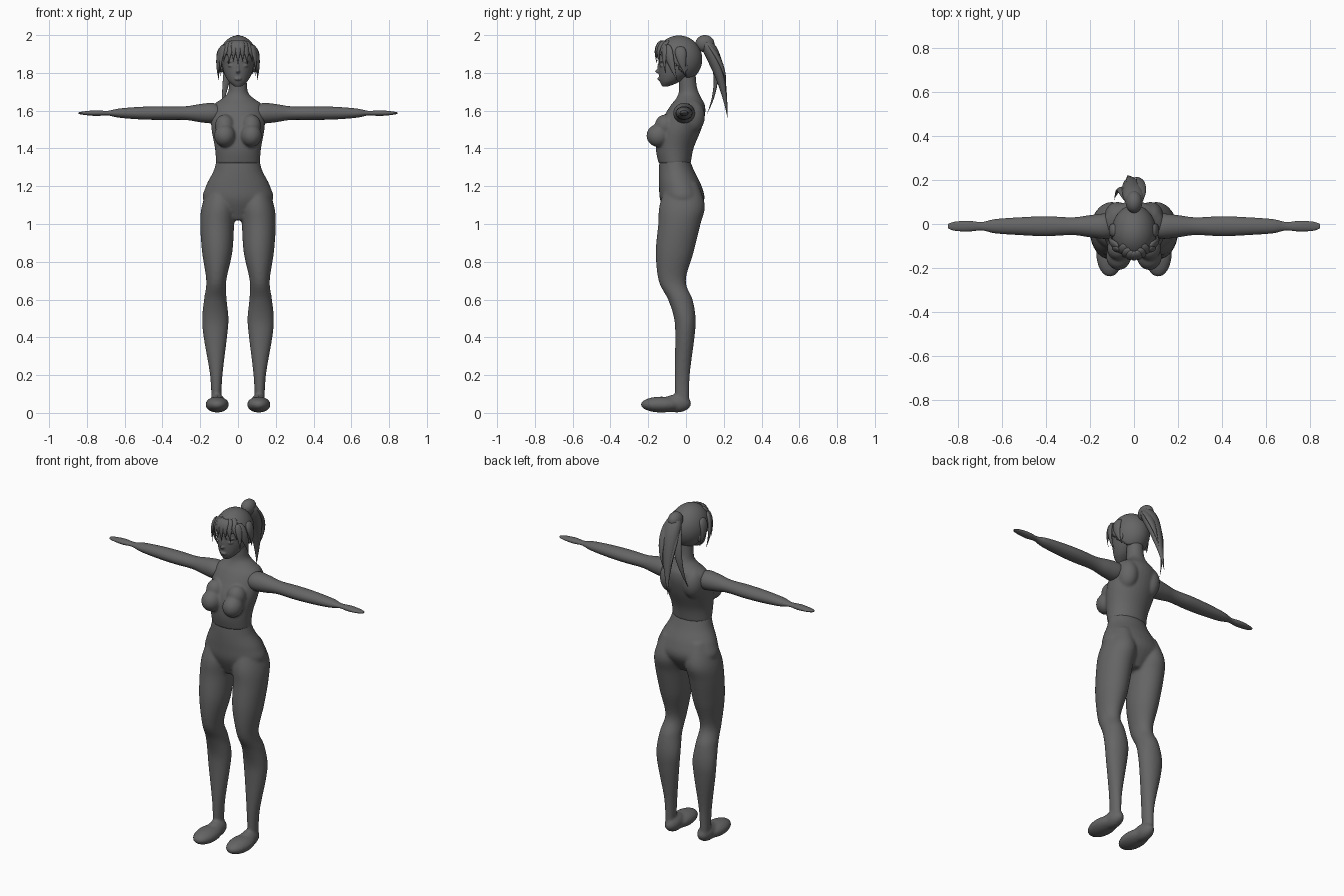
import bpy, bmesh, math
from mathutils import Vector, Matrix

default_cube = bpy.data.objects.get("Cube")
if default_cube:
    bpy.data.objects.remove(default_cube)

grey = bpy.data.materials.new("dark grey")
grey.use_nodes = True
grey.diffuse_color = (.13, .13, .13, 1)
grey.node_tree.nodes["Principled BSDF"].inputs["Base Color"].default_value = grey.diffuse_color


def smooth_rows(rows, steps=6):
    """Catmull-Rom interpolation through rows of numbers."""
    result = []
    last = len(rows) - 1
    for index in range(last):
        before, start, end, after = (rows[max(0, min(last, index + k))] for k in (-1, 0, 1, 2))
        for step in range(steps):
            t = step / steps
            result.append([b + t / 2 * (c - a + t * (2 * a - 5 * b + 4 * c - d + t * (3 * (b - c) + d - a)))
                           for a, b, c, d in zip(before, start, end, after)])
    return result + [rows[-1]]


def circle(count):
    return [(math.cos(math.tau * k / count), math.sin(math.tau * k / count)) for k in range(count)]


def skin(bm, rings):
    """Bridge rings of points into a closed skin."""
    loops = [[bm.verts.new(point) for point in ring] for ring in rings]
    for lower, upper in zip(loops, loops[1:]):
        for k in range(len(lower)):
            bm.faces.new((lower[k - 1], lower[k], upper[k], upper[k - 1]))
    bm.faces.new(loops[0])
    bm.faces.new(loops[-1])


def column(bm, rows, side=1):
    """Upright loft; rows are (z, centre x, centre y, half width, half depth)."""
    skin(bm, [[(side * (x + wide * c), y + deep * s, z) for c, s in circle(32)]
              for z, x, y, wide, deep in smooth_rows(rows)])


def central_column(bm, rows):
    """Upright loft on the middle plane; rows are (z, centre y, half width, half depth)."""
    column(bm, [(z, 0, y, wide, deep) for z, y, wide, deep in rows])


def ball(bm, centre, size, side=1):
    x, y, z = centre
    place = Matrix.Translation((side * x, y, z)) @ Matrix.Diagonal((*size, 1))
    bmesh.ops.create_uvsphere(bm, u_segments=48, v_segments=32, radius=1, matrix=place)


def lock(bm, root, bend, tip, width, side=1, flatness=.5, steps=20):
    """Hair lock along a curve, full near the root and tapering to the tip."""
    root, bend, tip = (Vector((side * x, y, z)) for x, y, z in (root, bend, tip))
    rings = []
    for step in range(steps + 1):
        t = step / steps
        point = root.lerp(bend, t).lerp(bend.lerp(tip, t), t)
        tangent = (bend - root).lerp(tip - bend, t).normalized()
        outward = point - Vector((0, -.03, min(point.z, 1.87)))
        across = tangent.cross(outward).normalized()
        depth = across.cross(tangent) * flatness
        radius = width * max(.02, math.sin(math.pi * math.sqrt(t)))
        rings.append([point + radius * (across * c + depth * s) for c, s in circle(16)])
    skin(bm, rings)


def finish(name, bm, voxel=0):
    """Turn the mesh into a smooth object, fusing its pieces if a voxel size is given."""
    bmesh.ops.recalc_face_normals(bm, faces=bm.faces)
    mesh = bpy.data.meshes.new(name)
    bm.to_mesh(mesh)
    bm.free()
    mesh.materials.append(grey)
    mesh.shade_smooth()
    part = bpy.data.objects.new(name, mesh)
    bpy.context.collection.objects.link(part)
    if voxel:
        fuse = part.modifiers.new("fuse", "REMESH")
        fuse.mode = "VOXEL"
        fuse.voxel_size = voxel
        fuse.use_smooth_shade = True
        relax = part.modifiers.new("relax", "SMOOTH")
        relax.factor = .5
        relax.iterations = 5
    return part


# Hips, legs and feet
bm = bmesh.new()
central_column(bm, [(1.34, -.06, .113, .08), (1.28, -.05, .13, .094), (1.2, -.03, .17, .113),
                    (1.12, -.02, .18, .115), (1.02, -.03, .06, .06)])
leg = [(1.22, .09, -.02, .055, .08), (1.1, .1, -.02, .09, .12), (1, .11, -.035, .09, .112),
       (.85, .11, -.06, .08, .1), (.7, .115, -.073, .053, .072), (.6, .12, -.03, .06, .065),
       (.5, .12, -.006, .07, .057), (.4, .12, -.006, .062, .051), (.2, .115, -.02, .033, .04),
       (.05, .115, -.02, .025, .037)]
for side in (1, -1):
    column(bm, leg, side)
    ball(bm, (.11, -.13, .044), (.062, .11, .042), side)
    ball(bm, (.108, -.05, .05), (.043, .077, .048), side)
finish("hips_and_legs", bm, .008)

# Torso with bust and neck
bm = bmesh.new()
central_column(bm, [(1.32, -.06, .116, .085), (1.4, -.06, .122, .1), (1.5, -.035, .14, .115),
                    (1.58, -.005, .143, .106), (1.63, .01, .13, .09), (1.66, .015, .09, .07),
                    (1.69, .015, .057, .055), (1.73, .01, .048, .047), (1.81, .005, .045, .045)])
for side in (1, -1):
    ball(bm, (.07, -.147, 1.468), (.056, .062, .06), side)
    ball(bm, (.07, -.11, 1.52), (.052, .055, .06), side)
    ball(bm, (.075, .03, 1.57), (.06, .07, .09), side)
finish("torso", bm, .007)

# Arms with mitten-like hands; rows are (distance out, half depth, half height)
arm = [(.08, .045, .03), (.13, .057, .053), (.2, .05, .048), (.28, .04, .036), (.4, .045, .036),
       (.52, .04, .033), (.63, .032, .024), (.69, .019, .012), (.75, .024, .015),
       (.81, .021, .01), (.84, .012, .005), (.845, .003, .002)]
for name, side in (("left_arm", 1), ("right_arm", -1)):
    bm = bmesh.new()
    skin(bm, [[(side * out, -.01 + deep * c, 1.587 + tall * s) for c, s in circle(32)]
              for out, deep, tall in smooth_rows(arm)])
    finish(name, bm)

# Head and face
bm = bmesh.new()
ball(bm, (0, -.035, 1.87), (.088, .11, .11))
central_column(bm, [(1.728, -.11, .018, .016), (1.76, -.08, .054, .06), (1.82, -.045, .08, .1),
                    (1.9, -.04, .085, .1)])
nose, bridge, lips = (0, -.145, 1.808), (0, -.138, 1.83), (0, -.139, 1.768)
ball(bm, nose, (.01, .019, .011))
ball(bm, bridge, (.008, .014, .03))
ball(bm, lips, (.02, .013, .009))
for side in (1, -1):
    eye, brow, ear = (.034, -.124, 1.838), (.036, -.123, 1.86), (.087, -.01, 1.83)
    ball(bm, eye, (.02, .016, .009), side)
    ball(bm, brow, (.024, .016, .005), side)
    ball(bm, ear, (.01, .02, .03), side)
finish("head", bm, .004)

# Hair cap, opened over the face and around the neck
bm = bmesh.new()
ball(bm, (0, -.038, 1.873), (.102, .124, .125))
opening = []
for face in bm.faces:
    centre = face.calc_center_median()
    frontness = max(0, min(1, -10 * centre.y))
    if centre.z < 1.78 + .12 * frontness:
        opening.append(face)
bmesh.ops.delete(bm, geom=opening, context="FACES")
cap = finish("hair_cap", bm)
shell = cap.modifiers.new("thickness", "SOLIDIFY")
shell.thickness = .012

# Fringe of uneven locks across the forehead
bm = bmesh.new()
for index in range(-3, 4):
    x = index * .023
    front = -.04 - .123 * math.sqrt(1 - (x / .1) ** 2)
    tip_height = 1.84 + .02 * (index % 2)
    lock(bm, (x / 2, front + .04, 1.97), (x, front - .015, 1.94), (x * 1.1, front + .012, tip_height), .019)

# Long locks framing the face and short ones over the ears
for side in (1, -1):
    lock(bm, (.07, -.1, 1.95), (.12, -.09, 1.87), (.1, -.045, 1.755), .026, side)
    lock(bm, (.07, -.11, 1.95), (.1, -.12, 1.89), (.09, -.11, 1.8), .018, side)
    lock(bm, (.08, -.03, 1.94), (.12, -.03, 1.88), (.09, 0, 1.78), .03, side)
finish("fringe_and_side_locks", bm)

# Ponytail: a bun, one thick mass and three loose ends
bm = bmesh.new()
ball(bm, (0, .1, 1.955), (.038, .05, .045))
lock(bm, (0, .09, 1.98), (0, .19, 1.85), (-.03, .22, 1.56), .05, flatness=.75)
lock(bm, (.02, .1, 1.97), (.05, .22, 1.85), (0, .21, 1.7), .025)
lock(bm, (-.02, .1, 1.95), (-.06, .21, 1.8), (-.09, .11, 1.58), .028)
lock(bm, (-.02, .1, 1.95), (-.05, .2, 1.85), (-.02, .21, 1.61), .022)
finish("ponytail", bm)
